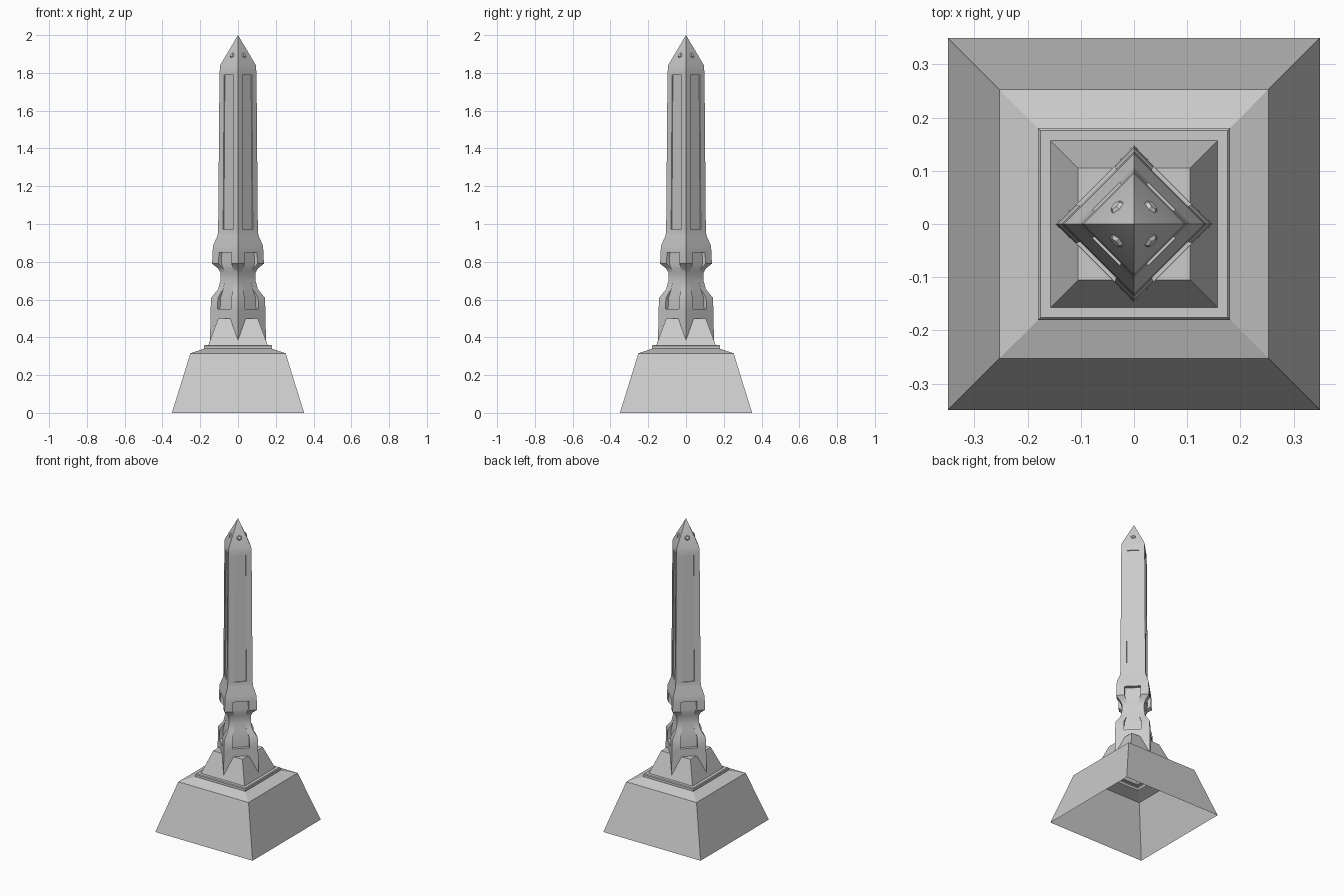
import bpy, bmesh, math
from mathutils import Vector, Matrix

if "Cube" in bpy.data.objects:
    bpy.data.objects.remove(bpy.data.objects["Cube"])


def finish(bm, name, angle=30):
    bmesh.ops.remove_doubles(bm, verts=bm.verts, dist=1e-5)
    bmesh.ops.dissolve_degenerate(bm, edges=bm.edges, dist=1e-5)
    bmesh.ops.recalc_face_normals(bm, faces=bm.faces)
    me = bpy.data.meshes.new(name)
    bm.to_mesh(me)
    bm.free()
    ob = bpy.data.objects.new(name, me)
    bpy.context.collection.objects.link(ob)
    bpy.ops.object.select_all(action='DESELECT')
    ob.select_set(True)
    bpy.context.view_layer.objects.active = ob
    bpy.ops.object.shade_smooth_by_angle(angle=math.radians(angle))
    return ob


def loft(bm, rings):
    rows = [[bm.verts.new(p) for p in ring] for ring in rings]
    n = len(rows[0])
    for a, b in zip(rows, rows[1:]):
        for i in range(n):
            j = (i + 1) % n
            bm.faces.new((a[i], a[j], b[j], b[i]))
    return rows


# stepped square pedestal, open underneath: (half width, z)
base = [(.35, 0), (.2525, .315), (.18, .34), (.18, .355), (.176, .36),
        (.157, .36), (.105, .5)]
bm = bmesh.new()
rows = loft(bm, [[(sx * h, sy * h, z) for sx, sy in
                  ((1, 1), (-1, 1), (-1, -1), (1, -1))] for h, z in base])
bm.faces.new(rows[-1])
finish(bm, "pedestal", 10)

# diamond-plan shaft with sunken face panels: (z, half diagonal, panel depth)
shaft = [(.38, .148, 0), (.55, .145, 0), (.55, .145, .02), (.61, .142, .02),
         (.655, .105, .001), (.70, .093, 0), (.745, .094, 0), (.765, .106, .001),
         (.79, .137, .022), (.85, .135, .022), (.85, .135, 0), (.885, .132, 0),
         (.94, .108, 0), (.97, .105, 0), (.97, .105, .006), (1.79, .098, .006),
         (1.79, .098, 0), (1.84, .095, 0), (2.0, 0, 0)]


def diamond_ring(z, d, depth):
    k = depth * math.sqrt(.5)
    side = [(0, 0), (.25, 0), (.25, k), (.75, k), (.75, 0)]
    pts = []
    for q in range(4):
        rot = Matrix.Rotation(q * math.pi / 2, 3, 'Z')
        pts += [rot @ Vector((d * (1 - u) - s, d * u - s, z)) for u, s in side]
    return pts


bm = bmesh.new()
loft(bm, [diamond_ring(*r) for r in shaft])
finish(bm, "obelisk_shaft", 30)

# small faceted studs on the four faces of the tip
bm = bmesh.new()
for q in range(4):
    normal = Vector((.16, 0, .067)).normalized()
    m = (Matrix.Rotation(math.pi / 4 + q * math.pi / 2, 4, 'Z')
         @ Matrix.Translation((.045, 0, 1.893))
         @ normal.to_track_quat('Z', 'Y').to_matrix().to_4x4())
    bmesh.ops.create_cone(bm, cap_ends=True, segments=6, radius1=.021,
                          radius2=.010, depth=.012, matrix=m)
finish(bm, "tip_studs", 20)
